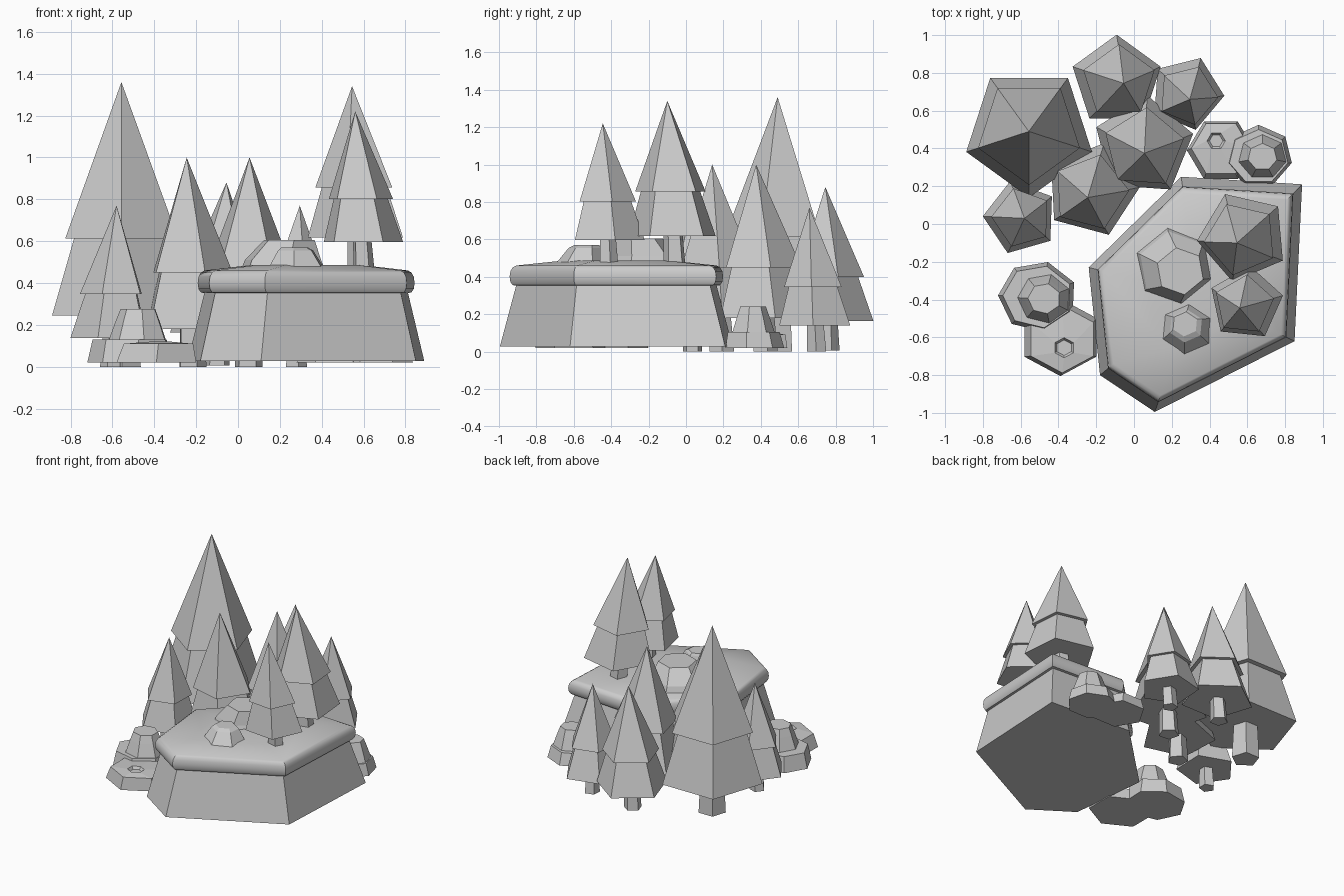
import bpy, bmesh
from math import sin, cos, radians

if "Cube" in bpy.data.objects:
    bpy.data.objects.remove(bpy.data.objects["Cube"])


def ngon(n, rx, ry, rot):
    return [(rx * cos(radians(rot + i * 360 / n)), ry * sin(radians(rot + i * 360 / n)))
            for i in range(n)]


def loft(bm, poly, rings):
    """Stack scaled copies of an outline; ring = (scale, z, x, y), both ends capped."""
    loops = []
    for s, z, x, y in rings:
        if s == 0:
            loops.append([bm.verts.new((x, y, z))])
        else:
            loops.append([bm.verts.new((x + s * px, y + s * py, z)) for px, py in poly])
    n = len(poly)
    bm.faces.new(loops[0][::-1])
    for a, b in zip(loops, loops[1:]):
        for i in range(n):
            j = (i + 1) % n
            bm.faces.new((a[i], a[j], b[0]) if len(b) == 1 else (a[i], a[j], b[j], b[i]))
    if len(loops[-1]) > 1:
        bm.faces.new(loops[-1])


def finish(name, bm, smooth=None):
    bmesh.ops.recalc_face_normals(bm, faces=bm.faces)
    me = bpy.data.meshes.new(name)
    bm.to_mesh(me)
    bm.free()
    ob = bpy.data.objects.new(name, me)
    bpy.context.collection.objects.link(ob)
    if smooth:
        bpy.context.view_layer.objects.active = ob
        ob.select_set(True)
        bpy.ops.object.shade_smooth_by_angle(angle=radians(smooth))
        ob.select_set(False)
    return ob


# plateau: tapered cliff and a rounded turf rim
cx, cy = 0.33, -0.37
outline = [(x - cx, y - cy) for x, y in
           [(0.25, 0.25), (-0.24, -0.23), (-0.18, -0.80), (0.11, -0.995), (0.85, -0.62), (0.89, 0.21)]]
bm = bmesh.new()
loft(bm, outline, [(s, z, cx, cy) for s, z in [(1, 0.027), (0.86, 0.355)]])
finish("plateau_cliff", bm)
bm = bmesh.new()
loft(bm, outline, [(s, z, cx, cy) for s, z in
                   [(0.86, 0.352), (0.89, 0.355), (0.91, 0.372), (0.917, 0.40), (0.91, 0.43),
                    (0.89, 0.45), (0.86, 0.46), (0.45, 0.487)]])
finish("plateau_turf", bm, 30)


# pine trees: trunk, lower skirt and upper cone, leaning towards the tip
def tree(name, base, tip, z0, z1, r, rot):
    h = z1 - z0

    def at(s, t):
        return (s, z0 + t * h, base[0] + (tip[0] - base[0]) * t, base[1] + (tip[1] - base[1]) * t)
    bm = bmesh.new()
    loft(bm, ngon(5, 0.07 * h, 0.07 * h, rot), [at(1, 0), at(0.85, 0.22)])
    loft(bm, ngon(5, r, r, rot), [at(1, 0.18), at(0.66, 0.47)])
    loft(bm, ngon(5, r, r, rot), [at(0.81, 0.45), at(0, 1)])
    finish(name, bm)


tree("tree_tall", (-0.555, 0.49), (-0.557, 0.49), 0, 1.36, 0.35, 54)
tree("tree_back", (-0.10, 0.76), (-0.055, 0.745), 0.005, 0.88, 0.245, 90)
tree("tree_middle", (-0.22, 0.19), (-0.245, 0.14), 0, 1.0, 0.255, 3)
tree("tree_centre", (0.05, 0.42), (0.055, 0.375), 0, 1.0, 0.27, 14)
tree("tree_back_small", (0.275, 0.70), (0.295, 0.66), 0, 0.77, 0.20, -4)
tree("tree_left_small", (-0.605, 0.035), (-0.58, 0.03), 0, 0.77, 0.20, 34)
tree("tree_plateau_tall", (0.585, -0.06), (0.545, -0.10), 0.46, 1.34, 0.245, 41)
tree("tree_plateau_short", (0.60, -0.415), (0.56, -0.445), 0.46, 1.22, 0.20, 12)


# rocks: lofted polygons, some with a second stone or a small pit on top
def rock(name, n, rx, ry, rot, rings):
    bm = bmesh.new()
    loft(bm, ngon(n, rx, ry, rot), rings)
    finish(name, bm)


rock("plateau_rock_large", 6, 0.215, 0.21, 40,
     [(1, 0.46, 0.215, -0.225), (0.9, 0.51, 0.215, -0.225), (0.6, 0.605, 0.245, -0.25)])
rock("plateau_rock_small", 6, 0.155, 0.145, 25,
     [(1, 0.46, 0.28, -0.56), (0.6, 0.555, 0.275, -0.54), (0.45, 0.57, 0.27, -0.53)])
rock("left_rock_base", 7, 0.21, 0.19, 75,
     [(1, 0.02, -0.51, -0.385), (0.88, 0.13, -0.51, -0.385)])
rock("left_rock_top", 7, 0.145, 0.135, 75,
     [(1, 0.12, -0.475, -0.395), (0.75, 0.22, -0.475, -0.395), (0.6, 0.275, -0.475, -0.395)])
rock("left_rock_pitted", 6, 0.22, 0.205, 30,
     [(1, 0.02, -0.39, -0.60), (0.87, 0.11, -0.38, -0.61), (0.26, 0.12, -0.37, -0.655),
      (0.2, 0.10, -0.37, -0.655)])
rock("right_rock_base", 7, 0.18, 0.165, 90,
     [(1, 0.02, 0.66, 0.36), (0.88, 0.105, 0.66, 0.355)])
rock("right_rock_top", 7, 0.13, 0.12, 90,
     [(1, 0.10, 0.68, 0.355), (0.75, 0.19, 0.68, 0.355), (0.6, 0.24, 0.68, 0.355)])
rock("right_rock_pitted", 6, 0.18, 0.175, 0,
     [(1, 0.02, 0.46, 0.39), (0.87, 0.09, 0.46, 0.40), (0.27, 0.10, 0.435, 0.44),
      (0.2, 0.085, 0.435, 0.44)])
